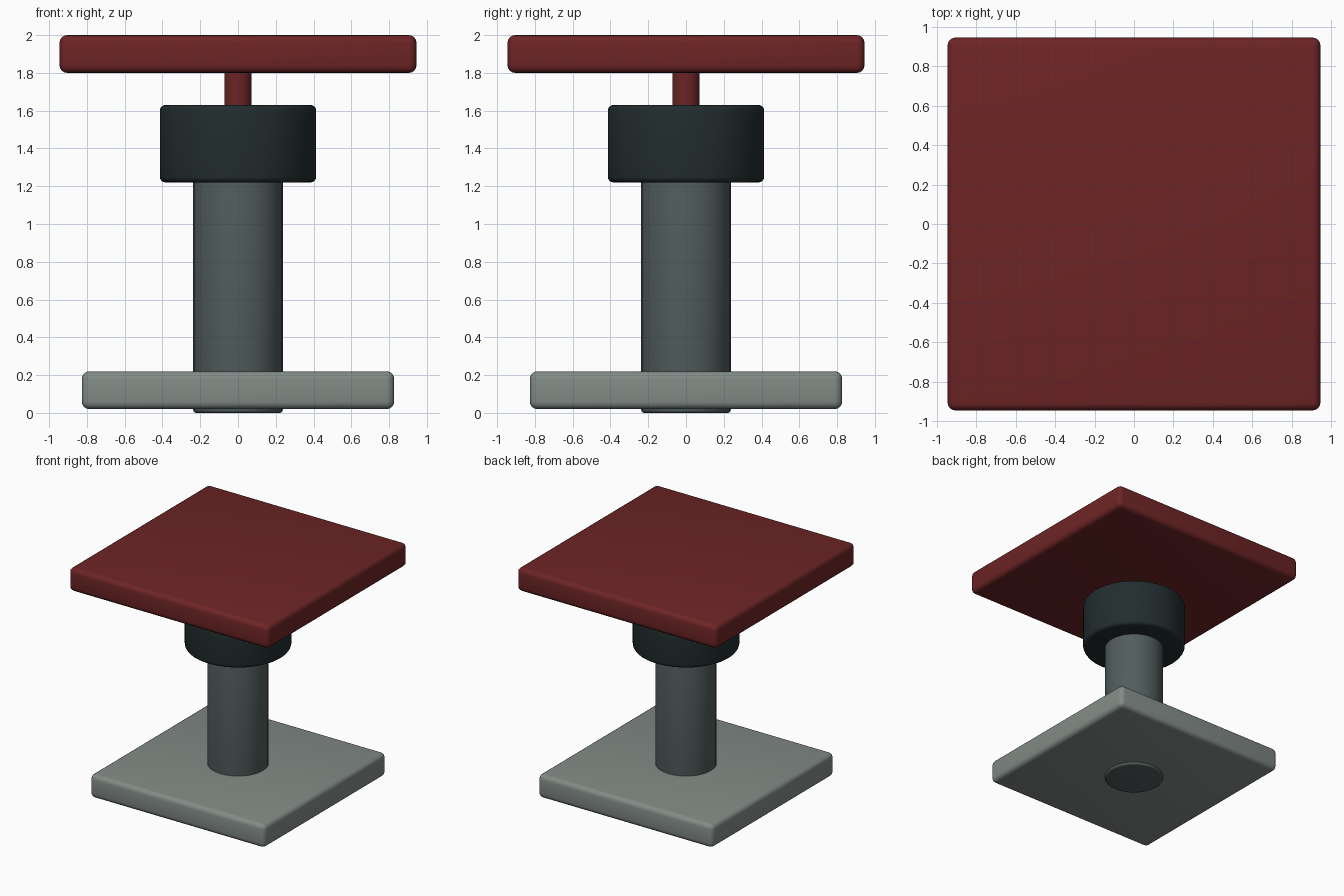
import bpy, math

if "Cube" in bpy.data.objects:
    bpy.data.objects.remove(bpy.data.objects["Cube"])


def mat(name, rgb):
    m = bpy.data.materials.new(name)
    m.diffuse_color = (*rgb, 1.0)
    m.use_nodes = True
    m.node_tree.nodes["Principled BSDF"].inputs["Base Color"].default_value = m.diffuse_color
    return m


RED = mat("dark_red", (0.155, 0.018, 0.019))
PALE = mat("pale_grey", (0.225, 0.26, 0.24))
STEEL = mat("steel_grey", (0.082, 0.108, 0.108))
BLACK = mat("near_black", (0.016, 0.026, 0.027))


def finish(name, material, bevel):
    ob = bpy.context.object
    ob.name = name
    ob.data.materials.append(material)
    bpy.ops.object.transform_apply(location=False, rotation=False, scale=True)
    if bevel:
        b = ob.modifiers.new("rounded_edges", 'BEVEL')
        b.width, b.segments = bevel, 4
        b.limit_method, b.angle_limit = 'ANGLE', math.radians(40)
        bpy.ops.object.modifier_apply(modifier=b.name)
    bpy.ops.object.shade_smooth_by_angle(angle=math.radians(35))


def plate(name, half, z0, z1, material, bevel):
    bpy.ops.mesh.primitive_cube_add(size=1, location=(0, 0, (z0 + z1) / 2))
    bpy.context.object.scale = (2 * half, 2 * half, z1 - z0)
    finish(name, material, bevel)


def cylinder(name, r, z0, z1, material, bevel, sides=32):
    bpy.ops.mesh.primitive_cylinder_add(vertices=sides, radius=r, depth=z1 - z0,
                                        location=(0, 0, (z0 + z1) / 2))
    finish(name, material, bevel)


# Base plate with the column passing just through its underside
plate("base_plate", 0.827, 0.02, 0.22, PALE, 0.04)
cylinder("column", 0.237, 0.0, 1.3, STEEL, 0.015)
# Collar, stem and top plate
cylinder("collar", 0.414, 1.22, 1.63, BLACK, 0.03)
cylinder("stem", 0.072, 1.55, 1.88, RED, 0)
plate("top_plate", 0.945, 1.8, 2.0, RED, 0.04)
